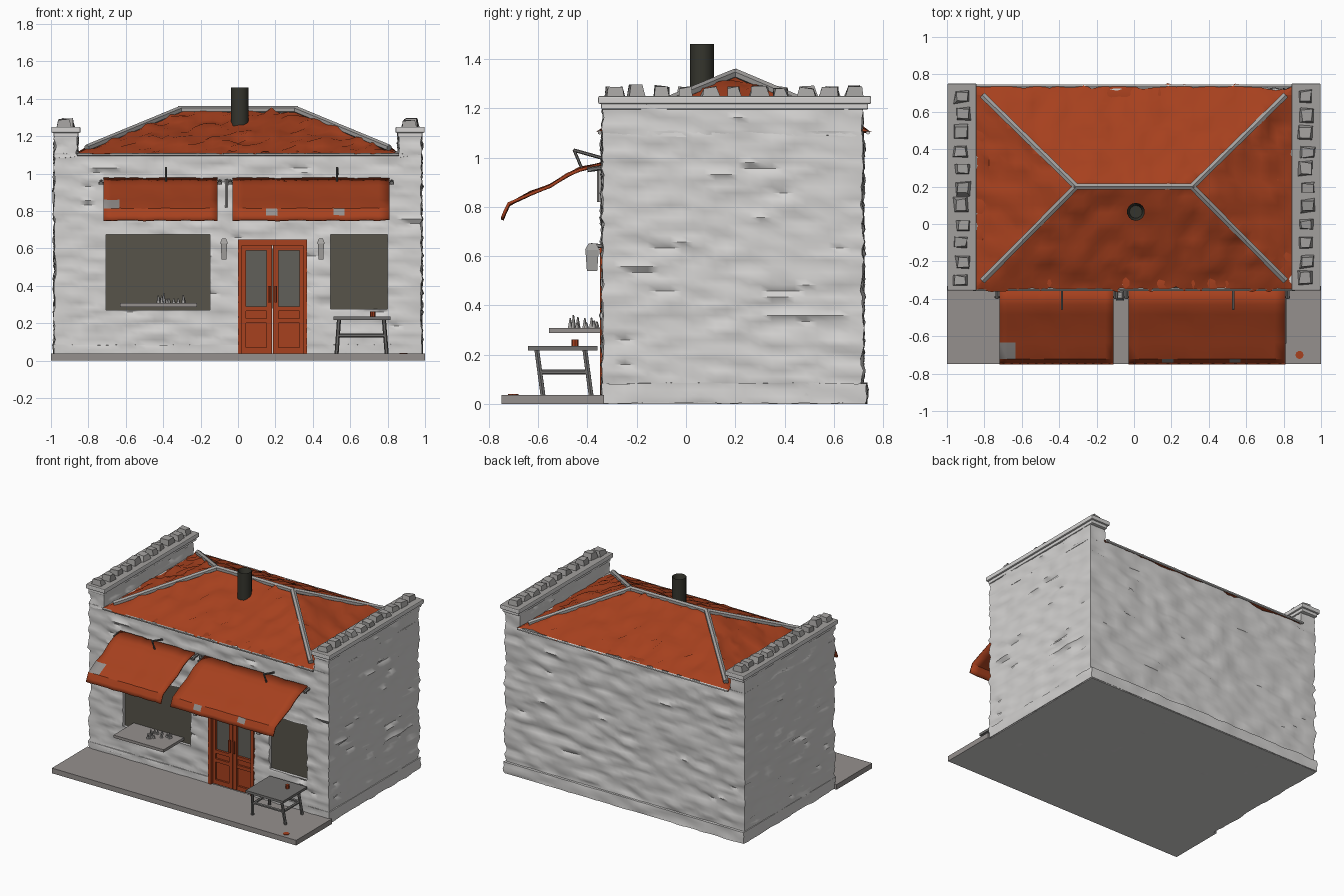
import bpy, bmesh, math, random
from mathutils import Vector, Matrix, noise

if "Cube" in bpy.data.objects:
    bpy.data.objects.remove(bpy.data.objects["Cube"])

random.seed(4)


def mat(name, r, g, b):
    m = bpy.data.materials.new(name)
    m.diffuse_color = (r, g, b, 1)
    m.use_nodes = True
    m.node_tree.nodes["Principled BSDF"].inputs["Base Color"].default_value = m.diffuse_color
    return m


STONE = mat("pale stone", 0.66, 0.65, 0.64)
COPING = mat("coping grey", 0.36, 0.35, 0.34)
PAVE = mat("pavement grey", 0.30, 0.28, 0.27)
RED = mat("brick red", 0.385, 0.052, 0.013)
GLASS = mat("dark glass", 0.095, 0.088, 0.068)
DOORGLASS = mat("door glass", 0.12, 0.118, 0.10)
METAL = mat("weathered metal", 0.17, 0.165, 0.16)
CHIM = mat("chimney black", 0.035, 0.035, 0.026)


def finish(bm, name, *mats, smooth=None):
    bmesh.ops.recalc_face_normals(bm, faces=bm.faces)
    me = bpy.data.meshes.new(name)
    bm.to_mesh(me)
    bm.free()
    for m in mats:
        me.materials.append(m)
    if smooth:
        me.shade_smooth()
        me.set_sharp_from_angle(angle=math.radians(smooth))
    ob = bpy.data.objects.new(name, me)
    bpy.context.collection.objects.link(ob)
    return ob


def add_box(bm, x0, x1, y0, y1, z0, z1, taper=1.0):
    c = Vector(((x0 + x1) / 2, (y0 + y1) / 2, (z0 + z1) / 2))
    m = Matrix.Translation(c) @ Matrix.Diagonal((x1 - x0, y1 - y0, z1 - z0, 1))
    vs = bmesh.ops.create_cube(bm, size=1, matrix=m)["verts"]
    for v in vs:
        if v.co.z > c.z:
            v.co.x = c.x + (v.co.x - c.x) * taper
            v.co.y = c.y + (v.co.y - c.y) * taper


def box(name, dims, m):
    bm = bmesh.new()
    add_box(bm, *dims)
    return finish(bm, name, m)


def paint_facing(ob, z_sign, slot):
    """Give faces looking straight up or down another material slot."""
    for p in ob.data.polygons:
        if p.normal.z * z_sign > 0.9:
            p.material_index = slot


def add_bar(bm, p, q, r, sides=6):
    p, q = Vector(p), Vector(q)
    d = q - p
    m = Matrix.Translation((p + q) / 2) @ d.to_track_quat("Z", "Y").to_matrix().to_4x4()
    bmesh.ops.create_cone(bm, cap_ends=True, segments=sides, radius1=r, radius2=r,
                          depth=d.length, matrix=m)


def rough(bm, steps, freq, amp):
    """Slice the mesh on a grid and push its points out by stretched noise."""
    for ax, step in enumerate(steps):
        if not step:
            continue
        lo = min(v.co[ax] for v in bm.verts)
        hi = max(v.co[ax] for v in bm.verts)
        n = max(1, round((hi - lo) / step))
        for i in range(1, n):
            co, no = Vector(), Vector()
            co[ax], no[ax] = lo + (hi - lo) * i / n, 1
            bmesh.ops.bisect_plane(bm, geom=bm.verts[:] + bm.edges[:] + bm.faces[:],
                                   plane_co=co, plane_no=no, dist=1e-5)
    bm.normal_update()
    for v in bm.verts:
        s = Vector([c * f for c, f in zip(v.co, freq)])
        v.co += v.normal * noise.noise(s + Vector((3.3, 7.1, 1.7))) * amp
        v.co.z = max(v.co.z, 0)


def rough_box(name, dims, m, amp=0.02):
    bm = bmesh.new()
    add_box(bm, *dims)
    rough(bm, (0.045, 0.045, 0.025), (9, 9, 30), amp)
    return finish(bm, name, m, smooth=50)


# Stone shell and plinth with openings for the two windows and the door
walls = rough_box("stone_walls", (-0.98, 0.98, -0.338, 0.715, 0.012, 1.105), STONE)
plinth = rough_box("plinth", (-0.985, 0.985, -0.342, 0.733, 0.004, 0.085), STONE, 0.012)
bm = bmesh.new()
openings = [(-0.705, -0.15, 0.27, 0.675), (0.495, 0.80, 0.275, 0.675), (0.0, 0.37, 0.03, 0.645)]
for x0, x1, z0, z1 in openings:
    add_box(bm, x0, x1, -0.5, -0.30, z0, z1)
cutter = finish(bm, "opening_cutter", STONE)
cutter.hide_render = True
cutter.display_type = "WIRE"
for ob in (walls, plinth):
    cut = ob.modifiers.new("openings", "BOOLEAN")
    cut.object, cut.operation, cut.solver = cutter, "DIFFERENCE", "EXACT"
for i, (x0, x1, z0, z1) in enumerate(openings[:2]):
    box(f"window_glass_{i}", (x0 - 0.005, x1 + 0.005, -0.315, -0.306, z0 - 0.005, z1 + 0.005), GLASS)

# Floor and pavement, pale underneath
box("floor_slab", (-0.978, 0.978, -0.334, 0.728, 0.0, 0.02), STONE)
ob = box("pavement", (-1.0, 1.0, -0.748, -0.332, 0.0, 0.038), PAVE)
ob.data.materials.append(STONE)
paint_facing(ob, -1, 1)
bm = bmesh.new()
add_bar(bm, (0.885, -0.70, 0.036), (0.885, -0.70, 0.041), 0.022, 9)
add_bar(bm, (0.72, -0.45, 0.235), (0.72, -0.45, 0.262), 0.014, 8)
finish(bm, "red_scraps", RED)

# Parapet end walls, pale coping with weathered top, rows of worn merlons
for side, tag in ((-1, "left"), (1, "right")):
    a, b = sorted((side * 0.86, side * 0.98))
    rough_box(f"parapet_{tag}", (a, b, -0.338, 0.715, 1.09, 1.21), STONE)
    bm = bmesh.new()
    for grow, z0, z1 in ((0.006, 1.195, 1.222), (0.018, 1.218, 1.25)):
        add_box(bm, a - grow, b + grow, -0.338 - grow, 0.733 + grow, z0, z1)
    ob = finish(bm, f"coping_{tag}", STONE, COPING)
    paint_facing(ob, 1, 1)
    bv = ob.modifiers.new("worn", "BEVEL")
    bv.width, bv.segments = 0.006, 2
    bm = bmesh.new()
    for i in range(11):
        y = -0.295 + i * 0.0975 + random.uniform(-0.008, 0.008)
        w, h = random.uniform(0.026, 0.042), random.uniform(0.03, 0.04)
        x = side * 0.92 + random.uniform(-0.01, 0.01)
        add_box(bm, x - 0.038, x + 0.038, y - w, y + w, 1.245, 1.252 + h, 0.75)
    for v in bm.verts:
        v.co += Vector([random.uniform(-0.006, 0.006) for _ in range(3)])
    finish(bm, f"merlons_{tag}", COPING)

# Hipped tile roof
EX, Y0, Y1, EZ = 0.858, -0.352, 0.735, 1.108
RX, RY, RZ = 0.31, 0.2, 1.338
bm = bmesh.new()
v = [bm.verts.new(p) for p in ((-EX, Y0, EZ), (EX, Y0, EZ), (EX, Y1, EZ), (-EX, Y1, EZ),
                               (-RX, RY, RZ), (RX, RY, RZ))]
for f in ((0, 1, 5, 4), (1, 2, 5), (2, 3, 4, 5), (3, 0, 4), (3, 2, 1, 0)):
    bm.faces.new([v[i] for i in f])
bmesh.ops.recalc_face_normals(bm, faces=bm.faces)
rough(bm, (0.045, 0.045, 0), (18, 14, 10), 0.032)
finish(bm, "tile_roof", RED, smooth=45)

# Ridge, hip caps and thin gutters
bm = bmesh.new()
add_bar(bm, (-RX - 0.01, RY, RZ + 0.004), (RX + 0.01, RY, RZ + 0.004), 0.019)
for s in (-1, 1):
    top = Vector((s * RX, RY, RZ + 0.004))
    for y in (Y0, Y1):
        add_bar(bm, top, top.lerp(Vector((s * EX, y, EZ + 0.008)), 0.91), 0.019)
finish(bm, "ridge_caps", COPING)
for tag, y, m in (("front", -0.35, COPING), ("back", 0.738, STONE)):
    bm = bmesh.new()
    add_bar(bm, (-0.86, y, 1.102), (0.86, y, 1.102), 0.009)
    finish(bm, f"gutter_{tag}", m)

# Chimney pipe with a hollow top
bm = bmesh.new()
add_bar(bm, (0.01, 0.065, 1.2), (0.01, 0.065, 1.46), 0.048, 14)
bmesh.ops.recalc_face_normals(bm, faces=bm.faces)
lid = [f for f in bm.faces if f.normal.z > 0.9]
bmesh.ops.inset_region(bm, faces=lid, thickness=0.014)
bmesh.ops.translate(bm, verts=lid[0].verts, vec=(0, 0, -0.05))
finish(bm, "chimney", CHIM, smooth=40)

# Fabric awnings, each a sagging strip with a front valance
PROFILE = ((-0.345, 0.972), (-0.43, 0.952), (-0.48, 0.928), (-0.55, 0.885),
           (-0.63, 0.855), (-0.718, 0.81), (-0.735, 0.775), (-0.745, 0.75))
for tag, x0, x1 in (("left", -0.72, -0.11), ("right", -0.03, 0.81)):
    bm = bmesh.new()
    n = 14
    rows = [[bm.verts.new((x0 + (x1 - x0) * i / n, y,
                           z + 0.008 * noise.noise(Vector((i * 0.6 + x0, y * 9, 0)))))
             for i in range(n + 1)] for y, z in PROFILE]
    for k, (r, q) in enumerate(zip(rows, rows[1:])):
        for i in range(n):
            f = bm.faces.new((r[i], r[i + 1], q[i + 1], q[i]))
            # Faded cloth patches near the valance
            if (tag == "left" and k == 4 and i < 2) or (tag == "right" and k == 5 and i in (3, 9)):
                f.material_index = 1
    ob = finish(bm, f"awning_{tag}", RED, PAVE, smooth=18)
    so = ob.modifiers.new("cloth", "SOLIDIFY")
    so.thickness, so.offset = 0.012, 0
    # Roller rod under the cloth and small wall brackets
    bm = bmesh.new()
    add_bar(bm, (x0 - 0.025, -0.39, 0.948), (x1 + 0.025, -0.39, 0.948), 0.007)
    for x in (x0 - 0.012, x1 + 0.012):
        add_bar(bm, (x, -0.33, 0.96), (x, -0.40, 0.95), 0.01)
    x = (x0 + x1) / 2 + (0.03 if tag == "left" else 0.14)
    add_bar(bm, (x, -0.33, 0.995), (x, -0.455, 1.03), 0.007)
    add_bar(bm, (x, -0.455, 1.033), (x, -0.42, 0.95), 0.006)
    finish(bm, f"awning_frame_{tag}", METAL)
bm = bmesh.new()
add_bar(bm, (-0.062, -0.35, 0.82), (-0.062, -0.35, 0.97), 0.01)
finish(bm, "awning_bracket", COPING)

# Double door: frame, two glazed leaves, lower panels, handles
bm = bmesh.new()
add_box(bm, 0.0, 0.022, -0.348, -0.295, 0.037, 0.645)
add_box(bm, 0.348, 0.37, -0.348, -0.295, 0.037, 0.645)
add_box(bm, 0.0, 0.37, -0.35, -0.295, 0.615, 0.648)
for x0, x1 in ((0.02, 0.183), (0.187, 0.35)):
    add_box(bm, x0, x1, -0.31, -0.296, 0.037, 0.285)
    for a, b in ((x0, x0 + 0.022), (x1 - 0.03, x1)) if x0 < 0.1 else ((x0, x0 + 0.03), (x1 - 0.022, x1)):
        add_box(bm, a, b, -0.325, -0.296, 0.037, 0.62)
    for z0, z1 in ((0.037, 0.07), (0.20, 0.225), (0.265, 0.29), (0.59, 0.62)):
        add_box(bm, x0, x1, -0.324, -0.296, z0, z1)
for x in (0.168, 0.202):
    add_bar(bm, (x, -0.34, 0.31), (x, -0.34, 0.40), 0.009)
finish(bm, "double_door", RED)
box("door_glass", (0.02, 0.35, -0.308, -0.299, 0.28, 0.6), DOORGLASS)

# Wall lanterns beside the door
for i, x in enumerate((-0.075, 0.443)):
    bm = bmesh.new()
    add_bar(bm, (x, -0.33, 0.64), (x, -0.385, 0.645), 0.008)
    add_box(bm, x - 0.013, x + 0.013, -0.402, -0.36, 0.54, 0.63, 1.3)
    add_box(bm, x - 0.022, x + 0.022, -0.41, -0.35, 0.625, 0.652, 0.5)
    finish(bm, f"lantern_{i}", COPING)

# Window shelf with small plants
box("window_shelf", (-0.63, -0.22, -0.555, -0.32, 0.288, 0.308), PAVE)
bm = bmesh.new()
for i in range(12):
    x, y = random.uniform(-0.5, -0.28), random.uniform(-0.47, -0.36)
    h = random.uniform(0.025, 0.06)
    bmesh.ops.create_cone(bm, cap_ends=True, segments=5, radius1=0.012, radius2=0.003, depth=h,
                          matrix=Matrix.Translation((x, y, 0.305 + h / 2)))
finish(bm, "shelf_plants", COPING)

# Street table with splayed legs and rails
bm = bmesh.new()
add_box(bm, 0.51, 0.815, -0.64, -0.358, 0.218, 0.236)
for x, xb in ((0.54, 0.527), (0.78, 0.795)):
    for y, yb in ((-0.605, -0.58), (-0.41, -0.385)):
        add_bar(bm, (x, y, 0.22), (xb, yb, 0.035), 0.011)
    add_bar(bm, (x, -0.595, 0.13), (x, -0.395, 0.13), 0.01)
for y in (-0.592, -0.40):
    add_bar(bm, (0.535, y, 0.135), (0.79, y, 0.135), 0.01)
finish(bm, "street_table", METAL)
